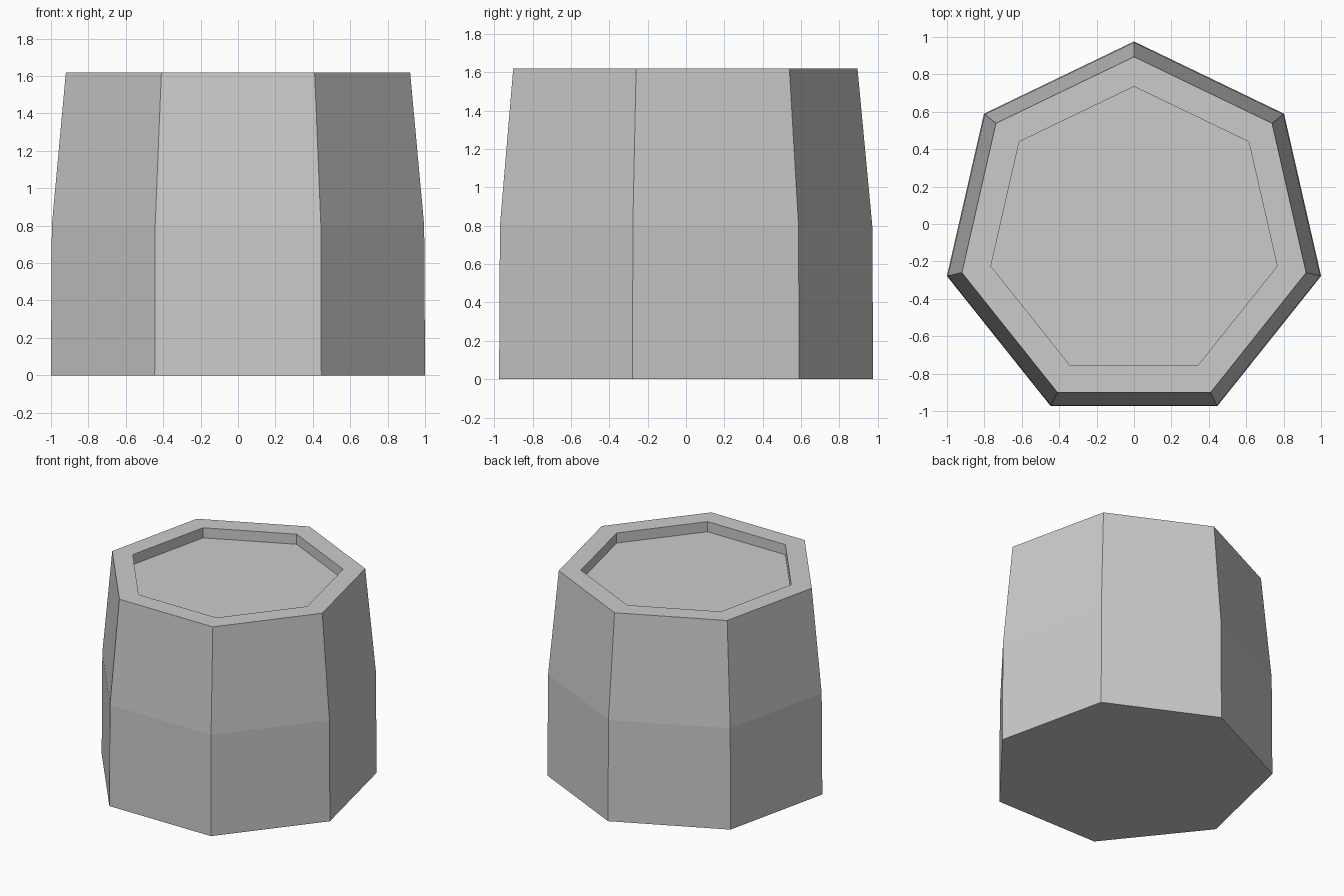
import bpy, bmesh, math

if "Cube" in bpy.data.objects:
    bpy.data.objects.remove(bpy.data.objects["Cube"], do_unlink=True)

SIDES = 7
CENTRE_Y = -0.05

# Single plain grey
grey = bpy.data.materials.new("plain_grey")
grey.use_nodes = True
colour = (0.6, 0.6, 0.6, 1)
grey.diffuse_color = colour
grey.node_tree.nodes["Principled BSDF"].inputs["Base Color"].default_value = colour


def ring(bm, radius, z):
    """Heptagon ring with one corner pointing to the back."""
    verts = []
    for i in range(SIDES):
        a = math.pi / 2 + math.tau * i / SIDES
        verts.append(bm.verts.new((radius * math.cos(a),
                                   CENTRE_Y + radius * math.sin(a), z)))
    return verts


# Tapered tub: base, waist, outer rim, inner rim, recessed floor
profile = [(1.026, 0), (1.021, 0.8), (0.944, 1.62), (0.785, 1.62), (0.785, 1.54)]
bm = bmesh.new()
rings = [ring(bm, r, z) for r, z in profile]
for low, high in zip(rings, rings[1:]):
    for i in range(SIDES):
        j = (i + 1) % SIDES
        bm.faces.new((low[i], low[j], high[j], high[i]))
bm.faces.new(rings[0][::-1])
bm.faces.new(rings[-1])
bmesh.ops.recalc_face_normals(bm, faces=bm.faces)

mesh = bpy.data.meshes.new("barrel_body")
bm.to_mesh(mesh)
bm.free()
mesh.materials.append(grey)
body = bpy.data.objects.new("barrel_body", mesh)
bpy.context.collection.objects.link(body)
